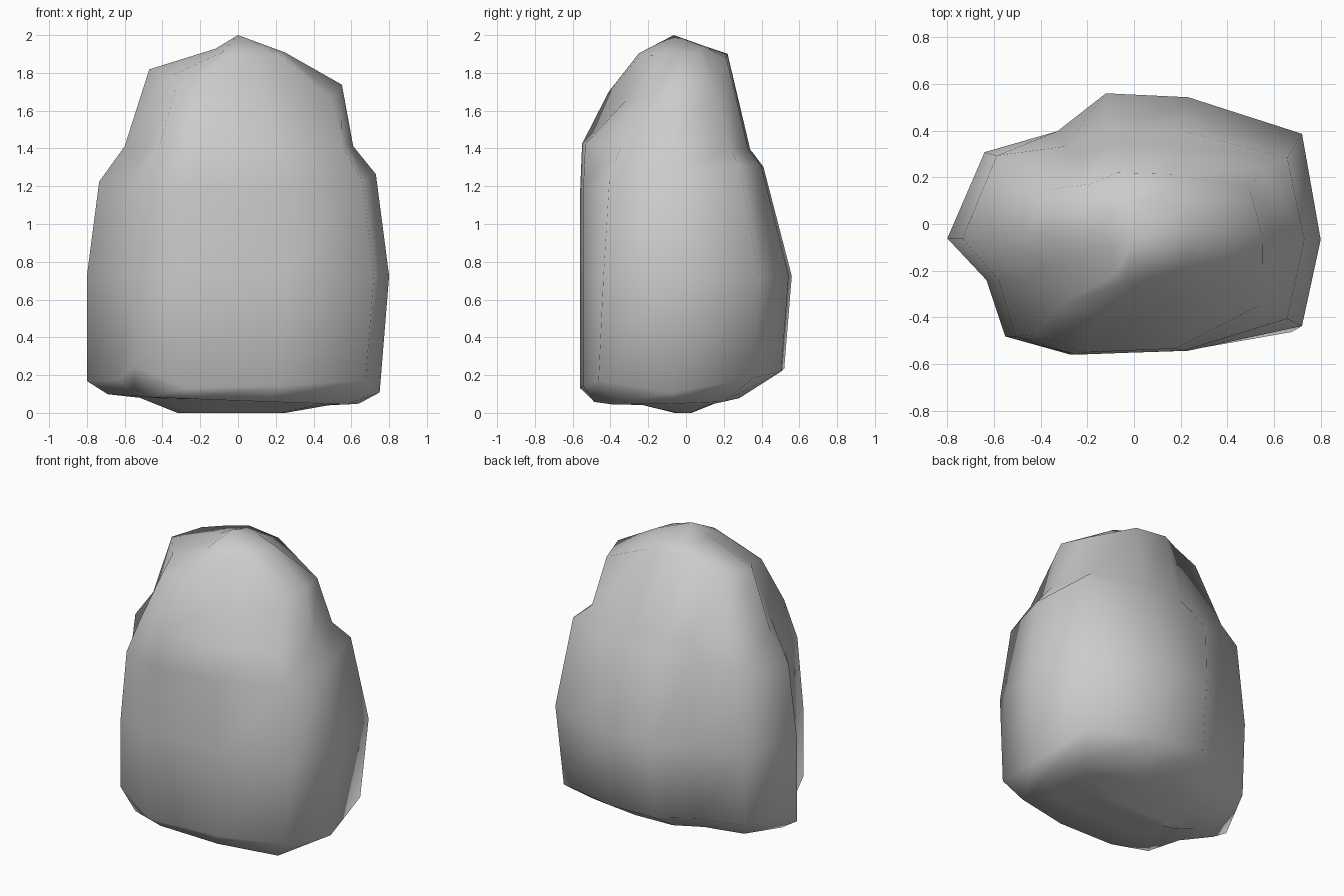
import bpy, bmesh, math

if "Cube" in bpy.data.objects:
    bpy.data.objects.remove(bpy.data.objects["Cube"])

# Plan outline of the boulder, counter-clockwise from the right side (unit box)
PLAN = [(1, -.12), (.9, .69), (.29, .97), (-.15, 1), (-.41, .71), (-.8, .55),
        (-1, -.11), (-.79, -.43), (-.69, -.86), (-.34, -1), (.29, -.97), (.9, -.78)]
R, RB, N, LB, L, LF, F2, RF = 0, 1, 4, 5, 6, 8, 10, 11

# Levels: z, left, right, front, back, tilt along x, tilt along y,
# back-left fullness, front-right fullness, drop of the back corners
LEVELS = [
    (.01, .32, .25, .06, .03, 0, 0, 1, 1, 0),
    (.06, .52, .48, .29, .17, -.02, 0, 1, 1, 0),
    (.075, .69, .64, .50, .29, -.025, .01, 1, 1, 0),
    (.175, .80, .75, .56, .52, -.03, .055, 1, 1.06, 0),
    (.725, .80, .80, .56, .56, 0, 0, 1, 1, 0),
    (1.25, .735, .73, .56, .41, .02, .055, 1.3, .93, 0),
    (1.41, .60, .61, .55, .34, 0, -.015, 1.45, .8, 0),
    (1.79, .47, .55, .41, .22, -.04, .105, 1.2, .6, .11),
    (1.92, .12, .25, .25, .10, -.01, .02, 1, .9, .02),
]
# Local height changes on the lower edge
LOWER_EDGE = 3
EDGE_DZ = {R: -.03, L: -.03, LF: .10, RF: .07, F2: .03}
APEX = (0, -.065, 2.0)


def ring(bm, k):
    z, left, right, front, back, tx, ty, full, fr, drop = LEVELS[k]
    verts = []
    for i, (u, v) in enumerate(PLAN):
        v *= {LB: full, N: math.sqrt(full), RF: fr, F2: (fr + 1) / 2 if fr < .7 else 1}.get(i, 1)
        x = u * (right if u > 0 else left)
        y = v * (back if v > 0 else front)
        dz = {RB: -drop, LB: -drop * .5, RF: -drop * .3, F2: -drop * .4}.get(i, 0)
        if k == LOWER_EDGE:
            dz += EDGE_DZ.get(i, 0)
        verts.append(bm.verts.new((x, y, z + u * tx + v * ty + dz)))
    return verts


# Boulder body lofted through the levels
bm = bmesh.new()
rings = [ring(bm, k) for k in range(len(LEVELS))]
n = len(PLAN)
for a, b in zip(rings, rings[1:]):
    for i in range(n):
        j = (i + 1) % n
        bm.faces.new((a[i], a[j], b[j], b[i]))

# Underside and peak
bm.faces.new(rings[0][::-1])
peak = bm.verts.new(APEX)
for i in range(n):
    bm.faces.new((rings[-1][i], rings[-1][(i + 1) % n], peak))

# Rest on the ground
low = min(v.co.z for v in bm.verts)
for v in rings[0]:
    v.co.z -= low
bmesh.ops.recalc_face_normals(bm, faces=bm.faces)

mesh = bpy.data.meshes.new("boulder")
bm.to_mesh(mesh)
bm.free()
rock = bpy.data.objects.new("boulder", mesh)
bpy.context.collection.objects.link(rock)
bpy.context.view_layer.objects.active = rock
rock.select_set(True)
bpy.ops.object.shade_smooth_by_angle(angle=math.radians(85))
